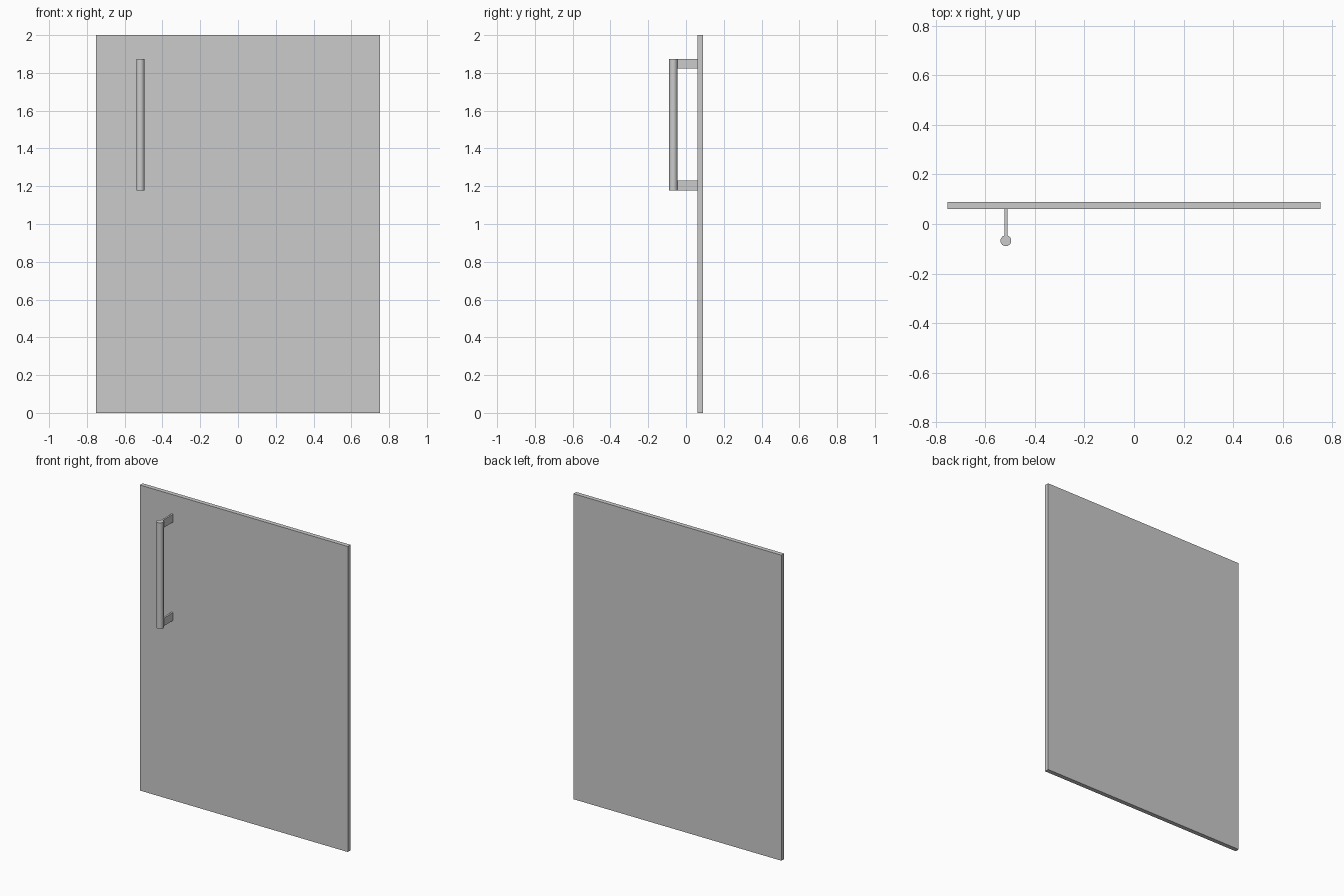
import bpy, bmesh, math
from mathutils import Vector

if "Cube" in bpy.data.objects:
    bpy.data.objects.remove(bpy.data.objects["Cube"])


def add_object(name, bm):
    bmesh.ops.recalc_face_normals(bm, faces=bm.faces)
    mesh = bpy.data.meshes.new(name)
    bm.to_mesh(mesh)
    bm.free()
    obj = bpy.data.objects.new(name, mesh)
    bpy.context.collection.objects.link(obj)
    return obj


# Flat door panel
FRONT_Y, BACK_Y, HALF_W = 0.06, 0.089, 0.753
bm = bmesh.new()
bmesh.ops.create_cube(bm, size=1)
for v in bm.verts:
    v.co = Vector((v.co.x * 2 * HALF_W,
                   (FRONT_Y + BACK_Y) / 2 + v.co.y * (BACK_Y - FRONT_Y),
                   v.co.z * 2 + 1))
add_object("door_panel", bm)

# Handle bar: 12-sided prism with a flat facing the door, ringed at the bracket heights
SIDES, APOTHEM = 12, 0.0215
CX, CY = -0.517, -0.0675
LEVELS = (1.178, 1.23, 1.822, 1.874)
radius = APOTHEM / math.cos(math.pi / SIDES)
bm = bmesh.new()
rings = []
for z in LEVELS:
    ring = []
    for i in range(SIDES):
        a = 2 * math.pi * (i + 0.5) / SIDES
        ring.append(bm.verts.new((CX + radius * math.cos(a), CY + radius * math.sin(a), z)))
    rings.append(ring)
bm.faces.new(rings[0])
bm.faces.new(rings[-1])
for low, high in zip(rings, rings[1:]):
    for i in range(SIDES):
        j = (i + 1) % SIDES
        bm.faces.new((low[i], low[j], high[j], high[i]))
bmesh.ops.recalc_face_normals(bm, faces=bm.faces)

# Brackets: the two end faces on the door side extruded back to the panel
mid = (LEVELS[1] + LEVELS[2]) / 2
mounts = [f for f in bm.faces
          if f.normal.y > 0.99 and abs(f.calc_center_median().z - mid) > 0.2]
new = bmesh.ops.extrude_discrete_faces(bm, faces=mounts)["faces"]
for f in new:
    for v in f.verts:
        v.co.y = FRONT_Y
handle = add_object("door_handle", bm)

# Smooth bar, crisp bracket and cap edges
bpy.context.view_layer.objects.active = handle
handle.select_set(True)
bpy.ops.object.shade_smooth_by_angle(angle=math.radians(40))
